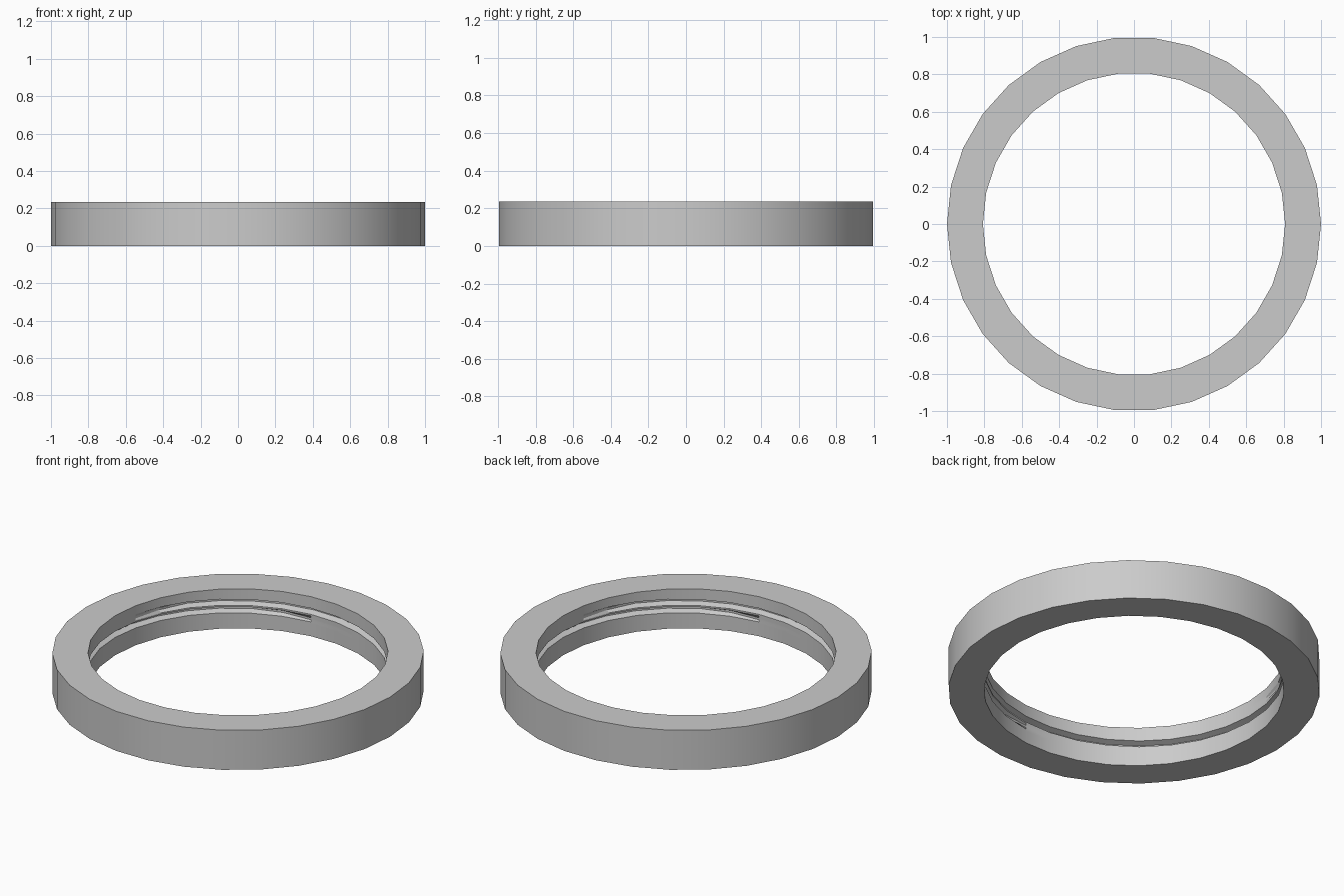
import bpy, bmesh, math

cube = bpy.data.objects.get("Cube")
if cube:
    bpy.data.objects.remove(cube, do_unlink=True)

SIDES = 30
OUTER, INNER, HEIGHT = 1.0, 0.808, 0.235
# Two-start internal thread
PITCH, HALF, ROOT, DEPTH = 0.045, 0.018, 0.006, 0.034
Z_END, END_ANGLE = 0.165, math.radians(165)
Z_START = Z_END - PITCH * 250 / 180
RUNOUT = PITCH * 20 / 180
LOW, HIGH = 0.02, 0.215


def section(angle):
    """Radius and height points around the ring's section at one angle."""
    points = [(OUTER, HEIGHT), (OUTER, 0), (INNER, 0), (INNER, LOW)]
    for start in range(-8, 9):
        z = Z_END + PITCH * ((angle - END_ANGLE) / math.pi + start)
        fade = max(0, min(1, (Z_END - z) / RUNOUT, (z - Z_START) / RUNOUT))
        for offset, cut in ((-HALF, 0), (-ROOT, 1), (ROOT, 1), (HALF, 0)):
            points.append((INNER + DEPTH * fade * cut,
                           max(LOW, min(HIGH, z + offset))))
    return points + [(INNER, HIGH), (INNER, HEIGHT)]


# Threaded ring: sections joined all the way round
bm = bmesh.new()
columns = []
for i in range(SIDES + 1):
    a = math.tau * i / SIDES
    columns.append([bm.verts.new((r * math.cos(a), r * math.sin(a), z))
                    for r, z in section(a)])
for here, after in zip(columns, columns[1:]):
    for j in range(len(here)):
        k = (j + 1) % len(here)
        bm.faces.new((here[j], here[k], after[k], after[j]))
bmesh.ops.remove_doubles(bm, verts=bm.verts, dist=0.0002)
bmesh.ops.recalc_face_normals(bm, faces=bm.faces)
mesh = bpy.data.meshes.new("threaded_ring")
bm.to_mesh(mesh)
bm.free()
ring = bpy.data.objects.new("threaded_ring", mesh)
bpy.context.collection.objects.link(ring)

# Plain grey
grey = bpy.data.materials.new("light_grey")
grey.use_nodes = True
colour = (0.6, 0.6, 0.6, 1)
grey.diffuse_color = colour
grey.node_tree.nodes["Principled BSDF"].inputs["Base Color"].default_value = colour
mesh.materials.append(grey)

# Smooth walls with crisp rims
bpy.ops.object.select_all(action="DESELECT")
ring.select_set(True)
bpy.context.view_layer.objects.active = ring
bpy.ops.object.shade_smooth_by_angle(angle=math.radians(30))
